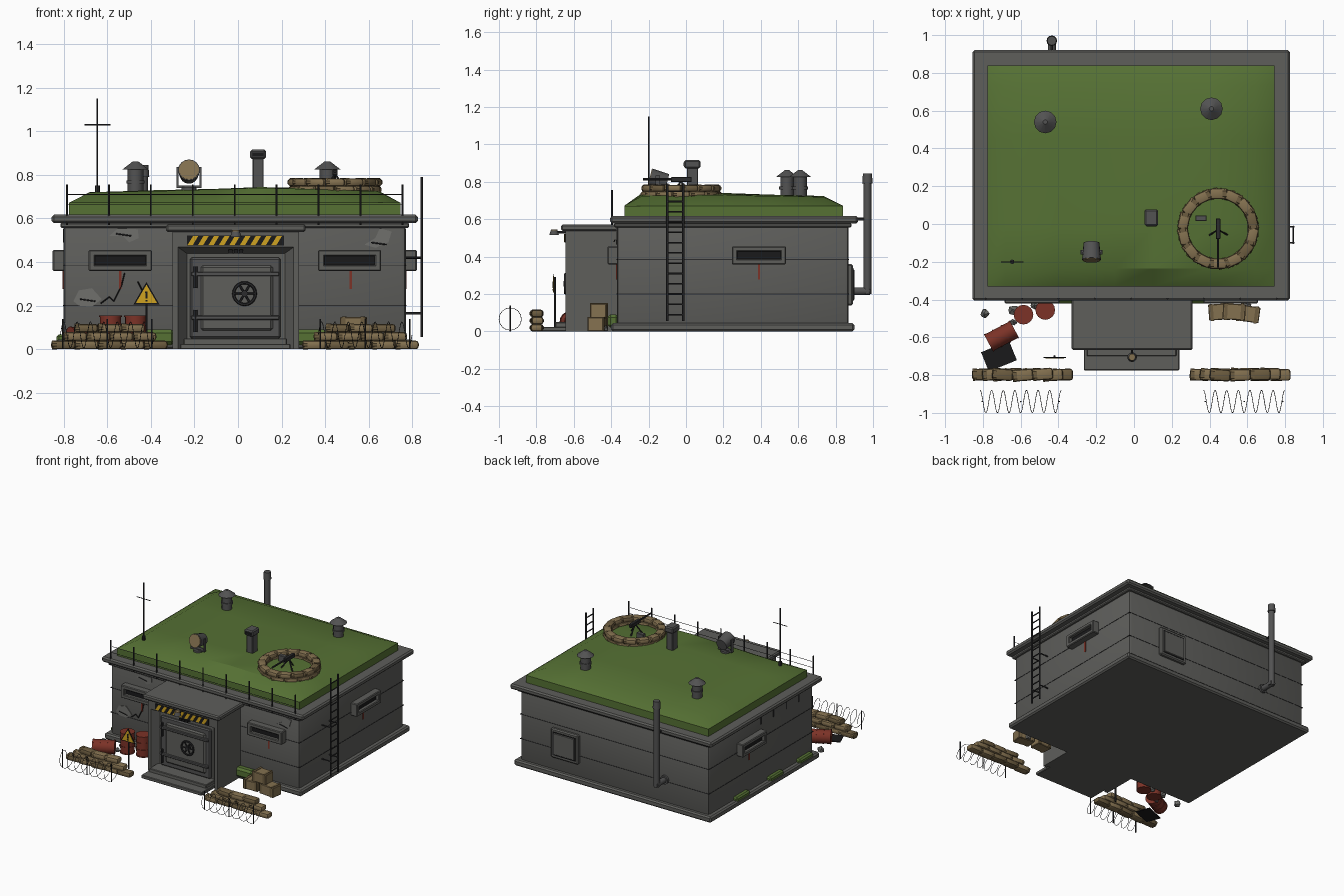
import bpy, bmesh, math, random
from mathutils import Matrix, Vector

if "Cube" in bpy.data.objects:
    bpy.data.objects.remove(bpy.data.objects["Cube"])
random.seed(4)

def material(name, *rgb):
    m = bpy.data.materials.new(name)
    m.diffuse_color = (*rgb, 1)
    m.use_nodes = True
    m.node_tree.nodes["Principled BSDF"].inputs["Base Color"].default_value = m.diffuse_color
    return m

CON = material("concrete", .112, .112, .105)
PALE = material("pale_concrete", .16, .16, .15)
GRASS = material("grass", .092, .165, .034)
METAL = material("grey_metal", .085, .085, .085)
DARK = material("dark_iron", .025, .025, .027)
BLACK = material("black", .01, .01, .011)
TAN = material("tan_canvas", .23, .165, .08)
KHAKI = material("dark_khaki", .15, .107, .05)
RED = material("rust_red", .2, .032, .02)
YEL = material("yellow", .62, .36, .015)
I4 = Matrix.Identity(4)

def finish(bm, name, mat, M=I4):
    bmesh.ops.recalc_face_normals(bm, faces=bm.faces)
    me = bpy.data.meshes.new(name)
    bm.to_mesh(me)
    bm.free()
    me.materials.append(mat)
    me.transform(M)
    ob = bpy.data.objects.new(name, me)
    bpy.context.collection.objects.link(ob)
    return ob

def box(name, mat, x0, x1, y0, y1, z0, z1, bev=0, seg=1, M=I4):
    bm = bmesh.new()
    T = Matrix.Translation(((x0+x1)/2, (y0+y1)/2, (z0+z1)/2)) @ Matrix.Diagonal((x1-x0, y1-y0, z1-z0, 1))
    bmesh.ops.create_cube(bm, size=1, matrix=T)
    if bev:
        bmesh.ops.bevel(bm, geom=bm.edges[:], offset=bev, segments=seg, profile=.5, affect='EDGES')
    return finish(bm, name, mat, M)

def path(name, mat, pts, r, sides=6, r2=None, M=I4):
    bm = bmesh.new()
    for a, b in zip(pts, pts[1:]):
        a, b = Vector(a), Vector(b)
        T = Matrix.Translation((a+b)/2) @ (b-a).to_track_quat('Z', 'Y').to_matrix().to_4x4()
        bmesh.ops.create_cone(bm, cap_ends=True, segments=sides, radius1=r, radius2=r if r2 is None else r2,
                              depth=(b-a).length, matrix=T)
    return finish(bm, name, mat, M)

def prism(name, mat, pts, vec):
    bm = bmesh.new()
    f = bm.faces.new([bm.verts.new(p) for p in pts])
    new = bmesh.ops.extrude_face_region(bm, geom=[f])["geom"]
    bmesh.ops.translate(bm, verts=[v for v in new if isinstance(v, bmesh.types.BMVert)], vec=vec)
    return finish(bm, name, mat)

def place(x, y, z=0, deg=0):
    return Matrix.Translation((x, y, z)) @ Matrix.Rotation(math.radians(deg), 4, 'Z')

def bag(name, M, l=.107, w=.062, h=.04):
    box(name, random.choice((TAN, TAN, KHAKI)), -l/2, l/2, -w/2, w/2, 0, h, h*.36, 2, M)
    box(name + "_tie", KHAKI, -l*.4, -l*.34, -w/2-.001, w/2+.001, -.0005, h+.001, h*.36, 1, M)

# Main block, plinth and roof slab
box("walls", CON, -.8, .77, -.37, .87, .02, .57, .02, 2)
box("plinth", CON, -.835, .805, -.4, .9, 0, .045, .01)
box("eave", CON, -.815, .785, -.385, .885, .557, .58, .006)
box("roof_slab", CON, -.855, .825, -.405, .92, .578, .617, .01)
for z in (.2, .385):
    box("wall_joint", DARK, -.802, .772, -.372, .872, z-.002, z+.002)

# Grassed earth mound on the roof
xs = (-.775, -.68, -.4, -.1, .1, .4, .64, .745)
ys = (-.33, -.235, -.02, .2, .45, .735, .84)
bm = bmesh.new()
def mound_z(i, j):
    if i in (0, len(xs)-1) or j in (0, len(ys)-1):
        return .672
    return .72 + .022*math.exp(-((xs[i]-.15)**2 + ys[j]**2)/.25) + random.uniform(-.003, .003)
g = [[bm.verts.new((x, y, mound_z(i, j))) for j, y in enumerate(ys)] for i, x in enumerate(xs)]
for i in range(len(xs)-1):
    for j in range(len(ys)-1):
        bm.faces.new((g[i][j], g[i+1][j], g[i+1][j+1], g[i][j+1]))
rim = [e for e in bm.edges if e.is_boundary]
for v in [e for e in bmesh.ops.extrude_edge_only(bm, edges=rim)["geom"] if isinstance(e, bmesh.types.BMVert)]:
    v.co.z = .61
finish(bm, "grass_mound", GRASS)

# Entrance porch with splayed jambs
box("porch", CON, -.3, .28, -.59, -.35, 0, .545)
for s in (-1, 1):
    prism("door_jamb", CON, [(-.01+s*a, b, 0) for a, b in ((.29, -.645), (.265, -.645), (.225, -.59), (.29, -.59))], (0, 0, .545))
prism("lintel", CON, [(-.3, -.645, .545), (-.3, -.645, .468), (-.3, -.59, .44), (-.3, -.59, .545)], (.58, 0, 0))
box("porch_roof", CON, -.33, .31, -.667, -.36, .538, .573, .008)
box("step_lower", CON, -.265, .24, -.775, -.58, 0, .025, .004)
box("step_upper", CON, -.25, .225, -.7, -.58, .02, .05, .004)
box("hazard_board", BLACK, -.235, .21, -.65, -.64, .475, .522)
for i in range(9):
    x = -.232 + i*.048
    prism("hazard_stripe", YEL, [(x, -.652, .477), (x+.024, -.652, .477), (x+.05, -.652, .52), (x+.026, -.652, .52)], (0, .003, 0))
path("lamp_arm", DARK, [(-.01, -.64, .53), (-.01, -.72, .53)], .006)
path("lamp_shade", METAL, [(-.01, -.705, .515), (-.01, -.705, .54)], .026, 12, .018)
path("lamp_glass", TAN, [(-.01, -.705, .54), (-.01, -.705, .546)], .018, 12)

# Blast door
box("door", METAL, -.22, .195, -.61, -.58, .05, .42, .008)
box("door_panel", CON, -.17, .16, -.622, -.6, .085, .385, .01)
for z in (.145, .345):
    box("door_bar", METAL, -.215, .19, -.632, -.61, z-.01, z+.01, .004)
for z in (.12, .32):
    path("door_hinge", DARK, [(-.195, -.625, z-.04), (-.195, -.625, z+.06)], .009, 8)
bpy.ops.mesh.primitive_torus_add(major_segments=20, minor_segments=6, major_radius=.05, minor_radius=.007,
                                 location=(.03, -.645, .255), rotation=(math.pi/2, 0, 0))
wheel = bpy.context.object
wheel.name = "door_wheel"
wheel.data.materials.append(DARK)
for k in range(3):
    c, s = .05*math.cos(k*math.pi/3), .05*math.sin(k*math.pi/3)
    path("wheel_spoke", DARK, [(.03-c, -.645, .255-s), (.03+c, -.645, .255+s)], .005)
path("wheel_hub", DARK, [(.03, -.655, .255), (.03, -.615, .255)], .015, 10)
for x in (-.035, -.01, .015):
    box("door_vent", BLACK, x-.009, x+.009, -.637, -.6, .44, .458)

# Firing slits on three walls
def slit(x, y, deg, streak):
    M = place(x, y, .407, deg)
    for s in (-1, 1):
        box("slit_frame", CON, -.145, .145, -.05, .01, s*.034-.014, s*.034+.014, .005, 1, M)
        box("slit_frame_end", CON, s*.13-.015, s*.13+.015, -.05, .01, -.04, .04, .005, 1, M)
    box("slit_dark", BLACK, -.12, .12, -.025, 0, -.024, .024, 0, 1, M)
    box("rust_streak", RED, streak-.006, streak+.006, -.004, .002, -.13, -.045, 0, 1, M)
slit(-.54, -.37, 0, 0)
slit(.512, -.37, 0, .005)
slit(.77, .39, 90, 0)
slit(-.8, .39, -90, 0)

# Rear hatch
box("hatch_frame", CON, .275, .505, .86, .893, .14, .36, .008)
box("hatch_gap", BLACK, .297, .483, .88, .896, .162, .338)
box("hatch_panel", CON, .303, .477, .88, .9, .168, .332, .004)

# Exhaust pipe on the rear wall
path("exhaust_pipe", METAL, [(-.435, .97, .2), (-.435, .97, .8)], .021, 12)
path("exhaust_cap", METAL, [(-.435, .97, .79), (-.435, .97, .845)], .028, 12, .024)
path("exhaust_elbow", METAL, [(-.435, .985, .215), (-.435, .86, .215)], .021, 12)
path("exhaust_flange", METAL, [(-.435, .885, .215), (-.435, .865, .215)], .032, 12)
path("exhaust_clamp", DARK, [(-.435, .97, .6), (-.435, .9, .6)], .008)

# Chipped plaster, cracks and grime
chips = (((-.59, .52), (-.55, .555), (-.46, .55), (-.455, .51), (-.5, .49), (-.53, .52)),
         ((-.755, .22), (-.73, .27), (-.67, .28), (-.625, .23), (-.67, .195), (-.73, .2)),
         ((.58, .48), (.63, .51), (.65, .555), (.705, .54), (.69, .49), (.63, .465)))
for c in chips:
    prism("chipped_patch", PALE, [(x, -.375, z) for x, z in c], (0, .008, 0))
    x, z = c[0]
    path("rebar", DARK, [(x+.03, -.38, z+.01), (x+.1, -.385, z)], .003)
path("crack", BLACK, [(-.63, -.372, .21), (-.59, -.372, .24), (-.57, -.372, .22), (-.535, -.372, .29), (-.52, -.372, .35)], .003, 4)
path("crack", BLACK, [(-.46, -.372, .31), (-.44, -.372, .27), (-.45, -.372, .24)], .003, 4)
for y in (-.2, -.05, .1, .25):
    box("grime_streak", DARK, -.803, -.79, y-.005, y+.005, .49, .555)
for y in (.5, .1, -.25):
    box("moss", GRASS, -.832, -.79, y-.08, y+.08, .03, .068, .01)
for x in (-.37, .33):
    box("moss", GRASS, x-.08, x+.08, -.42, -.36, .02, .09, .015)

# Ladder on the right wall
for y in (-.1, -.015):
    path("ladder_rail", DARK, [(.843, y, .055), (.843, y, .79)], .0065)
    for z in (.165, .42):
        path("ladder_bracket", DARK, [(.765, y, z), (.843, y, z)], .005)
for i in range(13):
    path("ladder_rung", DARK, [(.843, -.1, .09+i*.055), (.843, -.015, .09+i*.055)], .0045)

# Front railing
for i in range(9):
    x = -.785 + i*.1925
    path("rail_post", DARK, [(x, -.395, .57), (x, -.395, .755)], .005)
for z in (.665, .71):
    path("rail_wire", DARK, [(-.785, -.395, z), (.755, -.395, z)], .0018, 4)

# Roof vents, periscope and antenna
for x, y in ((-.47, .54), (.41, .61)):
    path("vent_pipe", METAL, [(x, y, .7), (x, y, .83)], .036, 12)
    path("vent_collar", METAL, [(x, y, .76), (x, y, .775)], .042, 12)
    path("vent_cap", METAL, [(x, y, .825), (x, y, .862)], .06, 12, .012)
box("periscope_neck", METAL, .066, .118, .005, .065, .72, .88, .004)
box("periscope_head", METAL, .056, .128, -.01, .078, .872, .916, .008)
box("periscope_glass", BLACK, .066, .118, -.013, 0, .885, .903)
path("antenna", DARK, [(-.645, -.2, .7), (-.645, -.2, 1.15)], .0045)
path("antenna_cross", DARK, [(-.705, -.2, 1.03), (-.585, -.2, 1.03)], .003)
path("antenna_base", DARK, [(-.645, -.2, .7), (-.645, -.2, .75)], .012, 8)

# Searchlight
path("searchlight_base", METAL, [(-.225, -.15, .71), (-.225, -.15, .745)], .035, 12)
box("yoke_bottom", METAL, -.278, -.172, -.162, -.138, .74, .752)
for x in (-.278, -.172):
    box("yoke_arm", METAL, x-.004, x+.004, -.162, -.138, .74, .835)
path("searchlight_drum", METAL, [(-.225, -.1, .8), (-.225, -.19, .822)], .042, 16, .05)
path("searchlight_lens", TAN, [(-.225, -.188, .8215), (-.225, -.194, .823)], .046, 16)

# Sandbag ring and tripod gun
for k in range(28):
    a = (k % 14 + (.5 if k > 13 else 0))*math.tau/14
    bag("ring_bag", place(.445+.185*math.cos(a), -.025+.185*math.sin(a), .713+.034*(k > 13), math.degrees(a)+90), .09, .056, .037)
for a in (-.5, 1.6, 3.7):
    path("gun_leg", DARK, [(.445, -.03, .805), (.445+.06*math.cos(a), -.03+.06*math.sin(a), .725)], .005)
box("gun_body", DARK, .433, .457, -.08, .03, .798, .826, .003)
path("gun_barrel", DARK, [(.445, -.07, .814), (.445, -.23, .814)], .006, 8)
box("ammo_box", METAL, .325, .385, .015, .045, .73, .785, .003)

# Sandbag walls and coiled wire
for x0, w0 in ((-.59, -.6), (.562, .583)):
    for row, n in enumerate((5, 4, 3)):
        for i in range(n):
            bag("wall_bag", place(x0+(i-(n-1)/2)*.106, -.797+random.uniform(-.004, .004), row*.038, random.uniform(-5, 5)), .11)
    pts = []
    for i in range(113):
        a = i*math.tau/16
        pts.append((w0-.215+.43*i/112, -.94+.06*math.cos(a), .066+.06*math.sin(a)))
    path("wire_coil", DARK, pts, .0018, 3)
    for k in (-1, 0, 1):
        path("wire_post", DARK, [(w0+k*.205, -.94, 0), (w0+k*.205, -.94, .138)], .004)

# Barrels, oil patch and rubble
def barrel(M):
    path("barrel", RED, [(0, 0, 0), (0, 0, .155)], .049, 16, M=M)
    for z in (.004, .052, .103, .151):
        path("barrel_hoop", RED, [(0, 0, z-.004), (0, 0, z+.004)], .052, 16, M=M)
barrel(place(-.585, -.48))
barrel(place(-.47, -.455))
barrel(place(-.77, -.63, .052, 28) @ Matrix.Rotation(math.pi/2, 4, 'Y'))
box("oil_patch", BLACK, -.08, .08, -.055, .055, 0, .006, M=place(-.715, -.7, 0, 22))
for x, y, r in ((-.79, -.475, .025), (-.64, -.455, .03), (-.64, -.52, .02), (-.53, -.43, .022), (.6, -.43, .02)):
    bm = bmesh.new()
    bmesh.ops.create_icosphere(bm, subdivisions=1, radius=r, matrix=place(x, y, r*.75))
    for v in bm.verts:
        v.co += Vector([random.uniform(-.2, .2)*r for _ in range(3)])
        v.co.z = max(v.co.z, 0)
    finish(bm, "rubble", PALE)

# Supply crates
for x, y, z, d, l, w, h in ((.455, -.465, 0, 4, .12, .085, .07), (.6, -.475, 0, -8, .13, .085, .075), (.53, -.465, .073, -3, .12, .085, .075)):
    M = place(x, y, z, d)
    box("crate", TAN, -l/2, l/2, -w/2, w/2, 0, h, .004, 1, M)
    for s in (-1, 1):
        box("crate_batten", KHAKI, s*l*.36-.008, s*l*.36+.008, -w/2-.003, w/2+.003, .002, h+.003, 0, 1, M)

# Warning sign
path("sign_pole", DARK, [(-.42, -.7, 0), (-.42, -.7, .29)], .006)
def triangle(name, mat, r, y):
    prism(name, mat, [(-.42-r*.87, y, .24-r*.5), (-.42+r*.87, y, .24-r*.5), (-.42, y, .24+r)], (0, .004, 0))
triangle("sign_border", BLACK, .068, -.709)
triangle("sign_face", YEL, .056, -.711)
prism("sign_bar", BLACK, [(-.424, -.713, .233), (-.416, -.713, .233), (-.414, -.713, .266), (-.426, -.713, .266)], (0, .003, 0))
box("sign_dot", BLACK, -.424, -.416, -.713, -.71, .218, .227)

# Smooth rounded parts, keep edges crisp
bpy.ops.object.select_all(action='SELECT')
bpy.context.view_layer.objects.active = wheel
bpy.ops.object.shade_smooth_by_angle(angle=math.radians(32))
